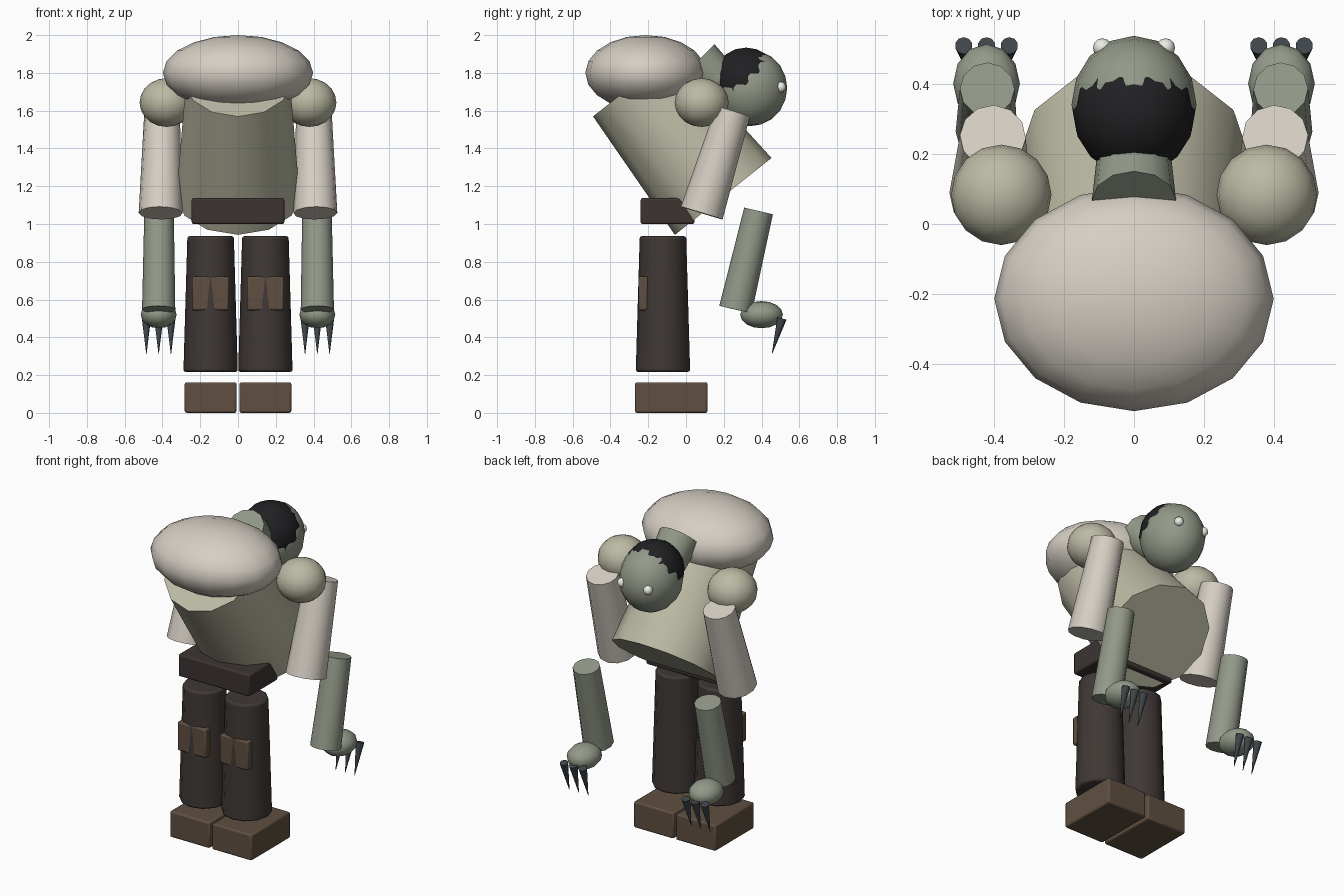
import bpy, bmesh, math
from mathutils import Vector, Matrix

if "Cube" in bpy.data.objects:
    bpy.data.objects.remove(bpy.data.objects["Cube"])


def material(name, rgb):
    m = bpy.data.materials.new(name)
    m.diffuse_color = (*rgb, 1)
    m.use_nodes = True
    m.node_tree.nodes["Principled BSDF"].inputs["Base Color"].default_value = m.diffuse_color
    return m


PALE = material("pale_cloth", (0.67, 0.62, 0.55))
KHAKI = material("khaki_skin", (0.50, 0.49, 0.37))
SKIN = material("grey_green_skin", (0.29, 0.32, 0.25))
DARK = material("dark_trousers", (0.050, 0.040, 0.036))
BELT = material("dark_leather", (0.045, 0.034, 0.032))
BROWN = material("brown_leather", (0.115, 0.078, 0.053))
BLACK = material("black_hair", (0.015, 0.014, 0.016))
CLAW = material("slate_claw", (0.05, 0.06, 0.07))
WHITE = material("eye_white", (0.85, 0.85, 0.80))


def finish(name, bm, mat, bevel=0):
    me = bpy.data.meshes.new(name)
    bmesh.ops.recalc_face_normals(bm, faces=bm.faces)
    bm.to_mesh(me)
    bm.free()
    for p in me.polygons:
        p.use_smooth = True
    me.set_sharp_from_angle(angle=math.radians(40))
    me.materials.append(mat)
    ob = bpy.data.objects.new(name, me)
    bpy.context.collection.objects.link(ob)
    if bevel:
        mod = ob.modifiers.new("bevel", "BEVEL")
        mod.width = bevel
        mod.segments = 2
        mod.limit_method = "ANGLE"
        mod.angle_limit = math.radians(40)
    return ob


def box(name, lo, hi, mat, bevel=0.01):
    lo, hi = Vector(lo), Vector(hi)
    bm = bmesh.new()
    m = Matrix.Translation((lo + hi) / 2) @ Matrix.Diagonal((*(hi - lo), 1))
    bmesh.ops.create_cube(bm, size=1, matrix=m)
    return finish(name, bm, mat, bevel)


def ball(name, centre, radii, mat, seg=16, rings=10):
    bm = bmesh.new()
    m = Matrix.Translation(centre) @ Matrix.Diagonal((*radii, 1))
    bmesh.ops.create_uvsphere(bm, u_segments=seg, v_segments=rings, radius=1, matrix=m)
    return finish(name, bm, mat)


def limb(name, a, b, ra, rb, mat, seg=12, bevel=0):
    """Tapered cylinder from point a (radius ra) to point b (radius rb)."""
    a, b = Vector(a), Vector(b)
    d = b - a
    bm = bmesh.new()
    m = Matrix.Translation((a + b) / 2) @ d.to_track_quat("Z", "Y").to_matrix().to_4x4()
    bmesh.ops.create_cone(bm, cap_ends=True, segments=seg, radius1=ra, radius2=rb,
                          depth=d.length, matrix=m)
    return finish(name, bm, mat, bevel)


# Trunk
limb("torso", (0, 0.197, 1.146), (0, -0.276, 1.741), 0.327, 0.276, KHAKI)
ball("hump", (0, -0.213, 1.80), (0.398, 0.32, 0.20), PALE)
box("belt", (-0.245, -0.24, 1.0), (0.245, 0.045, 1.137), BELT)

# Head
limb("neck", (0, 0.245, 1.69), (0, 0.066, 1.867), 0.10, 0.12, SKIN)
ball("head", (0, 0.34, 1.72), (0.178, 0.196, 0.202), SKIN)
ball("hair", (0, 0.318, 1.752), (0.174, 0.18, 0.182), BLACK)

for side, s in (("left", -1), ("right", 1)):
    ball(side + "_eye", (s * 0.09, 0.502, 1.725), (0.027, 0.027, 0.028), WHITE, 12, 8)

    # Leg, knee patch and boot
    limb(side + "_leg", (s * 0.145, -0.122, 0.217), (s * 0.145, -0.122, 0.936),
         0.144, 0.123, DARK, bevel=0.012)
    box(side + "_knee_patch", (s * 0.145 - 0.098, -0.251, 0.543),
        (s * 0.145 + 0.098, -0.20, 0.722), BROWN)
    box(side + "_boot", (s * 0.145 - 0.137, -0.27, 0.0),
        (s * 0.145 + 0.137, 0.114, 0.162), BROWN)

    # Arm
    ball(side + "_shoulder", (s * 0.378, 0.083, 1.643), (0.143, 0.143, 0.129), KHAKI)
    limb(side + "_upper_arm", (s * 0.41, 0.083, 1.058), (s * 0.402, 0.249, 1.597),
         0.116, 0.094, PALE)
    limb(side + "_forearm", (s * 0.42, 0.262, 0.547), (s * 0.418, 0.384, 1.069),
         0.088, 0.078, SKIN)
    ball(side + "_hand", (s * 0.42, 0.40, 0.52), (0.095, 0.113, 0.072), SKIN, 12, 8)
    for i, dx in enumerate((-0.065, 0, 0.065)):
        x = s * 0.42 + dx
        limb(f"{side}_claw_{i + 1}", (x, 0.455, 0.312), (x, 0.508, 0.50),
             0.001, 0.025, CLAW, seg=10)
